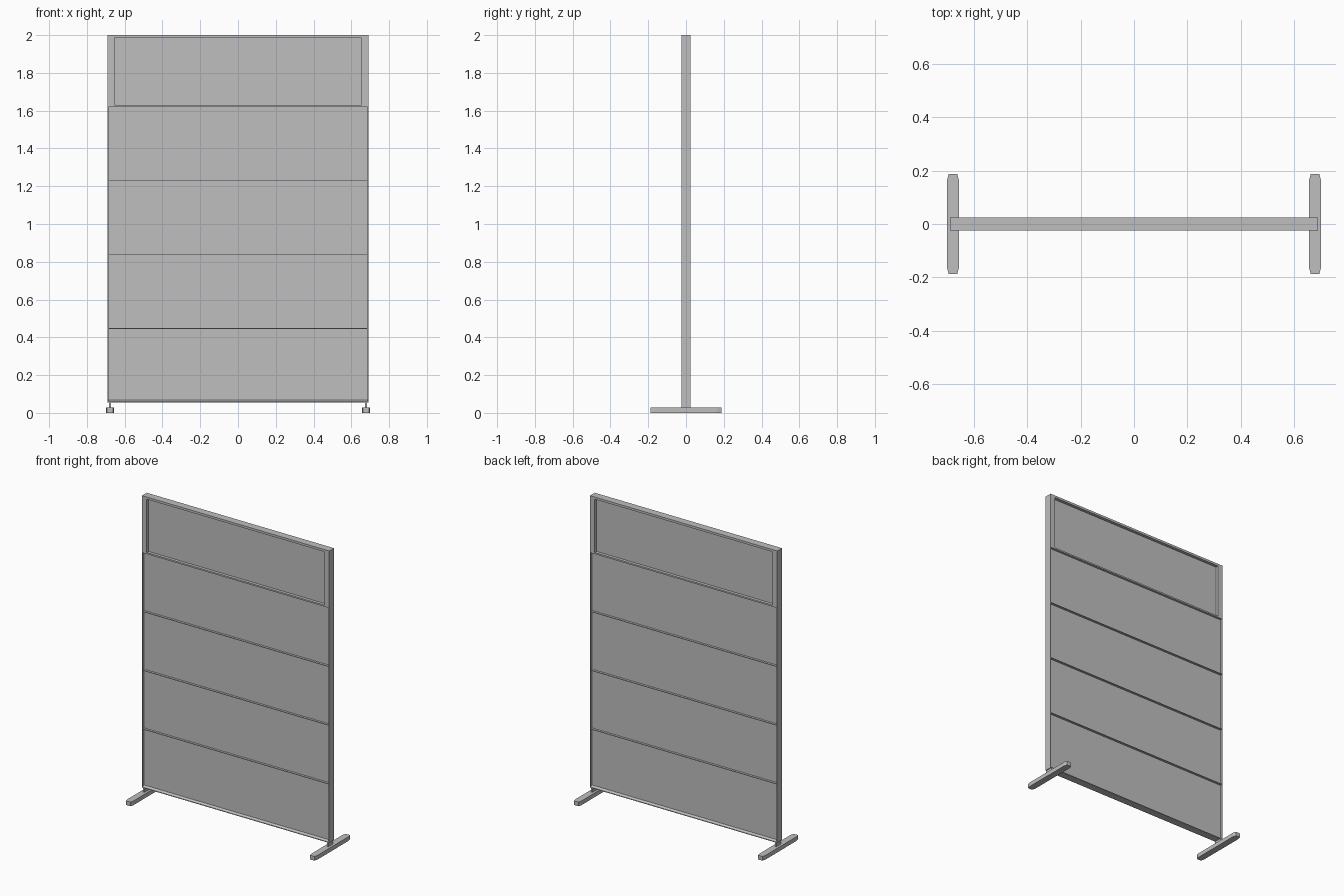
import bpy
import bmesh

if "Cube" in bpy.data.objects:
    bpy.data.objects.remove(bpy.data.objects["Cube"], do_unlink=True)

grey = bpy.data.materials.new("plain_grey")
grey.use_nodes = True
grey.diffuse_color = (0.52, 0.52, 0.52, 1)
grey.node_tree.nodes["Principled BSDF"].inputs["Base Color"].default_value = grey.diffuse_color

W, D = 0.69, 0.025            # half width and half depth of the screen
BOTTOM, TOP = 0.055, 2.0
SPLIT = 1.62                  # underside of the window frame
LIP = 0.004                   # thickness of the slim edging


def finish(name, bm):
    bmesh.ops.recalc_face_normals(bm, faces=bm.faces)
    mesh = bpy.data.meshes.new(name)
    bm.to_mesh(mesh)
    bm.free()
    mesh.materials.append(grey)
    obj = bpy.data.objects.new(name, mesh)
    bpy.context.collection.objects.link(obj)
    return obj


def prism(name, outline, axis, low, high):
    """Extrude a closed outline along x, y or z."""
    place = {"x": lambda a, b, t: (t, a, b),
             "y": lambda a, b, t: (a, t, b),
             "z": lambda a, b, t: (a, b, t)}[axis]
    bm = bmesh.new()
    rings = [[bm.verts.new(place(a, b, t)) for a, b in outline] for t in (low, high)]
    bm.faces.new(rings[0])
    bm.faces.new(rings[1])
    for i in range(len(outline)):
        j = (i + 1) % len(outline)
        bm.faces.new((rings[0][i], rings[0][j], rings[1][j], rings[1][i]))
    return finish(name, bm)


def box(name, x0, x1, y, z0, z1):
    return prism(name, [(x0, z0), (x1, z0), (x1, z1), (x0, z1)], "y", -y, y)


# Window frame: rails, stiles and the recessed pane
opening, sill, head = 0.655, 1.63, 1.985
box("window_top_rail", -W, W, D, head, TOP)
box("window_bottom_rail", -W, W, D, SPLIT, sill)
for side, s in (("left", 1), ("right", -1)):
    x0, x1 = sorted((s * opening, s * W))
    box(side + "_window_stile", x0, x1, D, sill, head)
box("window_pane", -opening, opening, 0.005, sill, head)

# Lower screen: recessed board, slim side edging and dividers
inner, board = W - LIP, 0.01
box("lower_board", -inner, inner, board, BOTTOM, SPLIT)
for side, s in (("left", 1), ("right", -1)):
    x0, x1 = sorted((s * inner, s * W))
    box(side + "_edging", x0, x1, D, BOTTOM, SPLIT)
pitch = (SPLIT - BOTTOM) / 4
for i in range(1, 4):
    z = BOTTOM + i * pitch
    box(f"divider_{i}", -inner, inner, D, z - LIP / 2, z + LIP / 2)

# Sloped bottom sill
prism("bottom_sill", [(-D, BOTTOM), (D, BOTTOM), (D, 0.06), (board, 0.068),
                      (-board, 0.068), (-D, 0.06)], "x", -inner, inner)

# Feet with tapered ends, each joined to the screen by a thin plate
for side, s in (("left", 1), ("right", -1)):
    cx, wide, narrow, mid, end = s * 0.678, 0.022, 0.016, 0.165, 0.187
    outline = [(cx - narrow, -end), (cx + narrow, -end), (cx + wide, -mid),
               (cx + wide, mid), (cx + narrow, end), (cx - narrow, end),
               (cx - wide, mid), (cx - wide, -mid)]
    prism(side + "_foot", outline, "z", 0, 0.028)
    box(side + "_foot_plate", cx - 0.006, cx + 0.006, D, 0.028, BOTTOM)
